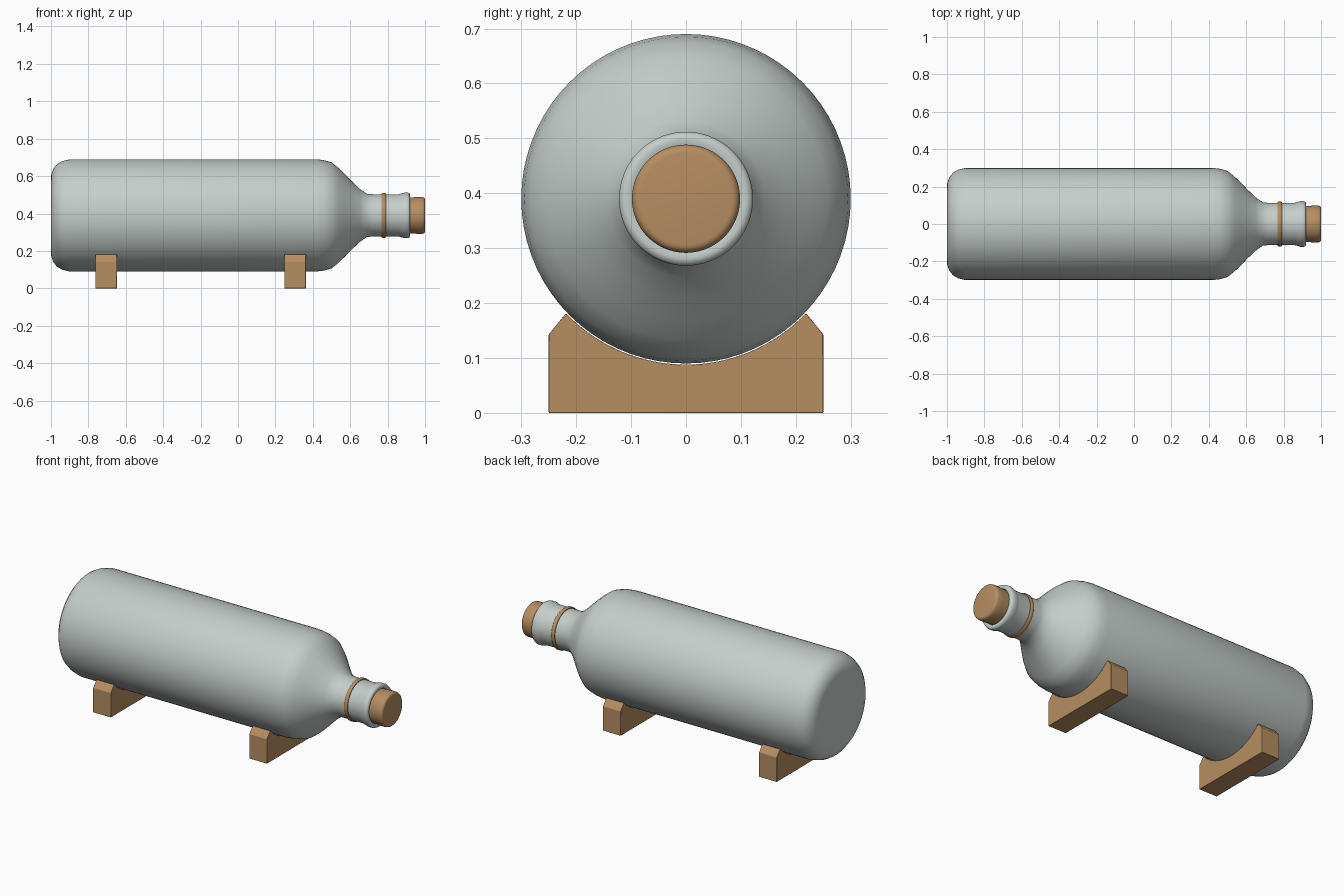
import bpy, bmesh, math

if "Cube" in bpy.data.objects:
    bpy.data.objects.remove(bpy.data.objects["Cube"])

AXIS_Z = 0.39
SEGMENTS = 72


def material(name, rgb):
    m = bpy.data.materials.new(name)
    m.diffuse_color = (*rgb, 1)
    m.use_nodes = True
    m.node_tree.nodes["Principled BSDF"].inputs["Base Color"].default_value = m.diffuse_color
    return m


GLASS = material("pale grey glass", (0.56, 0.62, 0.60))
WOOD = material("tan wood", (0.47, 0.27, 0.12))


def finish(name, bm, mat, angle):
    bmesh.ops.recalc_face_normals(bm, faces=bm.faces)
    mesh = bpy.data.meshes.new(name)
    bm.to_mesh(mesh)
    bm.free()
    mesh.materials.append(mat)
    ob = bpy.data.objects.new(name, mesh)
    bpy.context.collection.objects.link(ob)
    bpy.ops.object.select_all(action='DESELECT')
    ob.select_set(True)
    bpy.context.view_layer.objects.active = ob
    bpy.ops.object.shade_smooth_by_angle(angle=math.radians(angle))
    return ob


def lathe(name, profile, mat, angle=40, closed=False):
    """Revolve (x, radius) points about the bottle's long axis."""
    bm = bmesh.new()
    rings = []
    for x, r in profile:
        ring = []
        for i in range(SEGMENTS):
            a = 2 * math.pi * i / SEGMENTS
            ring.append(bm.verts.new((x, r * math.cos(a), AXIS_Z + r * math.sin(a))))
        rings.append(ring)
    pairs = list(zip(rings, rings[1:]))
    if closed:
        pairs.append((rings[-1], rings[0]))
    for a, b in pairs:
        for i in range(SEGMENTS):
            j = (i + 1) % SEGMENTS
            bm.faces.new((a[i], a[j], b[j], b[i]))
    if not closed:
        bm.faces.new(rings[0])
        bm.faces.new(rings[-1])
    return finish(name, bm, mat, angle)


# Bottle: flat base, long body, sloping shoulder, neck and rounded lip
lathe("bottle", [
    (-1.0, 0.20), (-0.998, 0.222), (-0.987, 0.25), (-0.968, 0.274),
    (-0.94, 0.29), (-0.90, 0.30), (0.42, 0.30), (0.46, 0.295), (0.50, 0.284),
    (0.535, 0.256), (0.57, 0.222), (0.61, 0.181), (0.65, 0.143), (0.69, 0.115),
    (0.72, 0.113), (0.86, 0.113), (0.876, 0.118), (0.89, 0.122), (0.908, 0.122),
    (0.917, 0.118), (0.92, 0.108), (0.917, 0.098), (0.90, 0.094)], GLASS, 50)

# Cork pushed into the mouth
lathe("cork", [
    (0.88, 0.093), (0.92, 0.096), (0.94, 0.097), (0.96, 0.0985), (0.985, 0.0985),
    (0.994, 0.096), (0.999, 0.090), (1.0, 0.084)], WOOD)

# Thin ring around the neck
lathe("neck_band", [
    (0.768, 0.110), (0.768, 0.117), (0.772, 0.120), (0.786, 0.120),
    (0.790, 0.117), (0.790, 0.110)], WOOD, 50, closed=True)


def cradle(name, x, width=0.115):
    """Wooden block with clipped shoulders and a round seat for the bottle."""
    seat_r, top, steps = 0.302, 0.18, 32
    half = math.acos((AXIS_Z - top) / seat_r)
    outline = [(-0.22, top), (-0.25, 0.143), (-0.25, 0), (0.25, 0), (0.25, 0.143), (0.22, top)]
    for i in range(steps + 1):
        a = half * (1 - 2 * i / steps)
        outline.append((seat_r * math.sin(a), AXIS_Z - seat_r * math.cos(a)))
    bm = bmesh.new()
    face = bm.faces.new([bm.verts.new((x - width / 2, y, z)) for y, z in outline])
    out = bmesh.ops.extrude_face_region(bm, geom=[face])
    bmesh.ops.translate(bm, vec=(width, 0, 0),
                        verts=[v for v in out["geom"] if isinstance(v, bmesh.types.BMVert)])
    ob = finish(name, bm, WOOD, 30)
    bevel = ob.modifiers.new("soft_edges", 'BEVEL')
    bevel.width = 0.004
    bevel.segments = 2
    bevel.limit_method = 'ANGLE'
    bevel.angle_limit = math.radians(35)
    return ob


cradle("rear_cradle", -0.705)
cradle("front_cradle", 0.305)
